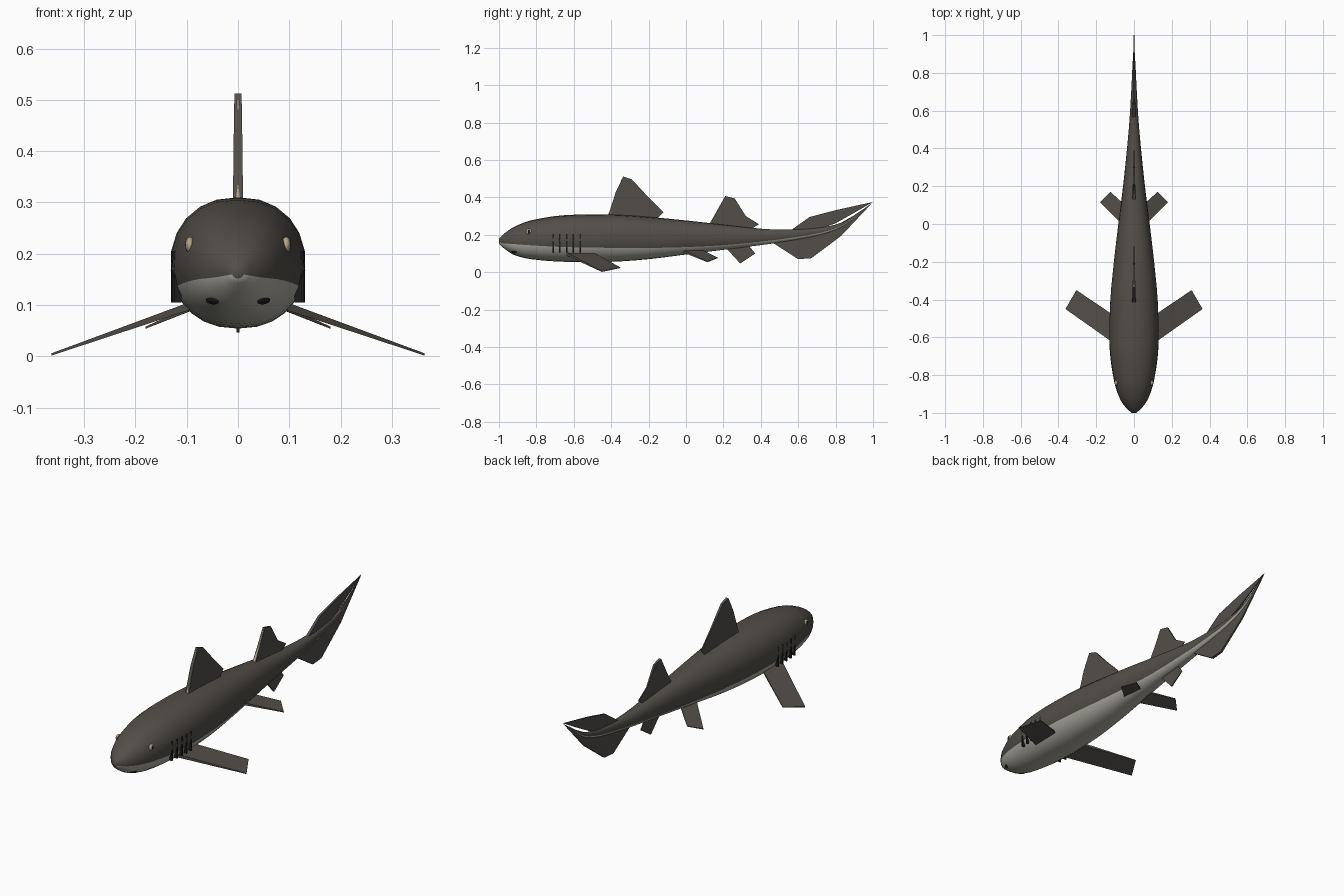
import bpy, bmesh, math
from mathutils import Vector

if "Cube" in bpy.data.objects:
    bpy.data.objects.remove(bpy.data.objects["Cube"])


def material(name, rgb):
    m = bpy.data.materials.new(name)
    m.use_nodes = True
    m.diffuse_color = (*rgb, 1)
    m.node_tree.nodes["Principled BSDF"].inputs["Base Color"].default_value = (*rgb, 1)
    return m


SKIN = material("dark grey skin", (0.085, 0.076, 0.066))
BELLY = material("pale belly", (0.42, 0.41, 0.36))
HORN = material("tan horn", (0.45, 0.38, 0.24))
BLACK = material("black", (0.012, 0.012, 0.012))


def finish(name, bm, mats, smooth=None):
    bmesh.ops.recalc_face_normals(bm, faces=bm.faces)
    mesh = bpy.data.meshes.new(name)
    bm.to_mesh(mesh)
    bm.free()
    for m in mats:
        mesh.materials.append(m)
    obj = bpy.data.objects.new(name, mesh)
    bpy.context.collection.objects.link(obj)
    if smooth:
        bpy.ops.object.select_all(action="DESELECT")
        obj.select_set(True)
        bpy.context.view_layer.objects.active = obj
        bpy.ops.object.shade_smooth_by_angle(angle=math.radians(smooth))
    return obj


# Body stations: y, half width, bottom, colour line, top
STATIONS = [
    (-1.0, 0.012, 0.152, 0.16, 0.178), (-0.97, 0.045, 0.125, 0.155, 0.208),
    (-0.92, 0.077, 0.093, 0.152, 0.242), (-0.83, 0.106, 0.07, 0.146, 0.277),
    (-0.65, 0.13, 0.056, 0.137, 0.305), (-0.4, 0.126, 0.056, 0.133, 0.309),
    (-0.2, 0.107, 0.07, 0.132, 0.296), (0.0, 0.083, 0.095, 0.136, 0.277),
    (0.2, 0.058, 0.12, 0.146, 0.255), (0.4, 0.037, 0.145, 0.165, 0.233),
    (0.55, 0.024, 0.167, 0.183, 0.228), (0.72, 0.014, 0.2, 0.212, 0.24),
    (0.84, 0.008, 0.245, 0.253, 0.268), (0.94, 0.002, 0.322, 0.325, 0.33),
]


def station(y):
    """Interpolated body measurements at a given length."""
    i = max(k for k in range(len(STATIONS) - 1) if STATIONS[k][0] <= y)
    p = [Vector(STATIONS[min(max(i + k, 0), len(STATIONS) - 1)]) for k in (-1, 0, 1, 2)]
    span = p[2][0] - p[1][0]
    t = (y - p[1][0]) / span
    m1 = (p[2] - p[0]) * span / (p[2][0] - p[0][0])
    m2 = (p[3] - p[1]) * span / (p[3][0] - p[1][0])
    h = 3 * t * t - 2 * t ** 3
    return p[1] * (1 - h) + p[2] * h + m1 * t * (1 - t) ** 2 - m2 * t * t * (1 - t)


def skin_point(y, angle):
    """Point on the rounded-square body section."""
    _, half, low, _, high = station(y)
    c, s = math.cos(angle), math.sin(angle)
    x = half * math.copysign(abs(c) ** 0.88, c)
    return Vector((x, y, (low + high) / 2 + (high - low) / 2 * math.copysign(abs(s) ** 0.95, s)))


# Body: rings whose vertices follow the colour line
UPPER, LOWER = 14, 10
bm = bmesh.new()
rings = []
for i in range(len(STATIONS) - 1):
    for k in range(3):
        y = STATIONS[i][0] + (STATIONS[i + 1][0] - STATIONS[i][0]) * k / 3
        _, _, low, line, high = station(y)
        a = math.asin((line - (low + high) / 2) / ((high - low) / 2))
        angles = [a + (math.pi - 2 * a) * j / UPPER for j in range(UPPER)]
        angles += [math.pi - a + (math.pi + 2 * a) * j / LOWER for j in range(LOWER)]
        rings.append([bm.verts.new(skin_point(y, t)) for t in angles])
for r, s in zip(rings, rings[1:]):
    for j in range(UPPER + LOWER):
        n = (j + 1) % (UPPER + LOWER)
        bm.faces.new((r[j], r[n], s[n], s[j])).material_index = int(j >= UPPER)
bm.faces.new(rings[0])
bm.faces.new(rings[-1])
finish("body", bm, [SKIN, BELLY], 50)


def blade(name, points, offset, root, tip=0.0015):
    """Plate tapering in thickness from its first point to its farthest."""
    pts = [Vector(p) for p in points]
    axis = max(pts, key=lambda p: (p - pts[0]).length) - pts[0]
    bm = bmesh.new()
    sides = []
    for sign in (-1, 1):
        ring = []
        for p in pts:
            f = min(max((p - pts[0]).dot(axis) / axis.length_squared, 0), 1)
            ring.append(bm.verts.new(p + Vector(offset) * sign * (root + (tip - root) * f)))
        sides.append(ring)
        bm.faces.new(ring)
    for j in range(len(pts)):
        k = (j + 1) % len(pts)
        bm.faces.new((sides[0][j], sides[0][k], sides[1][k], sides[1][j]))
    bmesh.ops.triangulate(bm, faces=[f for f in bm.faces if len(f.verts) > 4])
    return finish(name, bm, [SKIN])


def upright(name, outline, root):
    blade(name, [(0, y, z) for y, z in outline], (1, 0, 0), root)


# Fins on the centre line
upright("first_dorsal_fin", [(-0.42, 0.29), (-0.375, 0.43), (-0.335, 0.512), (-0.29, 0.497),
                             (-0.2, 0.4), (-0.12, 0.32), (-0.16, 0.28)], 0.01)
upright("second_dorsal_fin", [(0.12, 0.24), (0.17, 0.33), (0.21, 0.407), (0.26, 0.395),
                              (0.32, 0.3), (0.39, 0.257), (0.34, 0.225)], 0.009)
upright("anal_fin", [(0.2, 0.145), (0.29, 0.047), (0.37, 0.1), (0.33, 0.15)], 0.006)
upright("upper_tail_lobe", [(0.54, 0.21), (0.66, 0.295), (0.8, 0.332), (1.0, 0.376),
                            (0.9, 0.318), (0.8, 0.262), (0.7, 0.225)], 0.008)
upright("lower_tail_lobe", [(0.46, 0.16), (0.6, 0.07), (0.67, 0.075), (0.83, 0.195),
                            (0.995, 0.37), (0.9, 0.305), (0.8, 0.248), (0.65, 0.205)], 0.008)


def spine(name, base, tip, radius):
    base, tip = Vector(base), Vector(tip)
    bm = bmesh.new()
    bmesh.ops.create_cone(bm, cap_ends=True, segments=8, radius1=radius, radius2=0.002,
                          depth=(tip - base).length)
    turn = (tip - base).to_track_quat("Z", "Y").to_matrix()
    for v in bm.verts:
        v.co = turn @ v.co + (base + tip) / 2
    finish(name, bm, [HORN], 60)


# Spines along the leading edges of the dorsal fins
spine("first_dorsal_spine", (0, -0.411, 0.29), (0, -0.341, 0.5), 0.011)
spine("second_dorsal_spine", (0, 0.128, 0.245), (0, 0.205, 0.395), 0.009)


def pebble(name, centre, size, mats, turn=None):
    """Small flattened ball; a second material colours its outward middle."""
    bm = bmesh.new()
    bmesh.ops.create_uvsphere(bm, u_segments=16, v_segments=10, radius=1)
    for f in bm.faces:
        c = f.calc_center_median()
        f.material_index = int(len(mats) > 1 and c.y ** 2 + c.z ** 2 < 0.25)
    for v in bm.verts:
        p = Vector(a * b for a, b in zip(v.co, size))
        v.co = Vector(centre) + (turn @ p if turn else p)
    finish(name, bm, mats, 60)


# Paired parts, mirrored left and right
for side, s in (("left", 1), ("right", -1)):
    blade(side + "_pectoral_fin", [(s * 0.08, -0.65, 0.103), (s * 0.363, -0.45, 0.004),
                                   (s * 0.305, -0.35, 0.024), (s * 0.09, -0.495, 0.1)],
          (0, 0, 1), 0.008)
    blade(side + "_pelvic_fin", [(s * 0.05, -0.015, 0.112), (s * 0.18, 0.115, 0.056),
                                 (s * 0.125, 0.17, 0.077), (s * 0.03, 0.085, 0.117)],
          (0, 0, 1), 0.006)
    pebble(side + "_eye", (s * 0.094, -0.84, 0.217), (0.009, 0.016, 0.016), [HORN, BLACK])

    # Gill slits: upright bars breaking through the flank
    for g in range(5):
        y = -0.71 + 0.036 * g
        x = abs(station(y)[1]) - 0.008
        bm = bmesh.new()
        bmesh.ops.create_cube(bm, size=1)
        for v in bm.verts:
            v.co = Vector((s * x + v.co.x * 0.014, y + v.co.y * 0.008, 0.155 + v.co.z * 0.1))
        finish(side + "_gill_slit_%d" % (g + 1), bm, [BLACK])

    # Mouth corner and nostril on the underside of the snout
    angle = math.radians(-52 if s > 0 else -128)
    spot = skin_point(-0.92, angle)
    normal = Vector((spot.x * 1.1, -0.05, spot.z - 0.165))
    turn = normal.to_track_quat("Z", "Y").to_matrix()
    pebble(side + "_nostril", spot, (0.018, 0.008, 0.004), [BLACK], turn)
